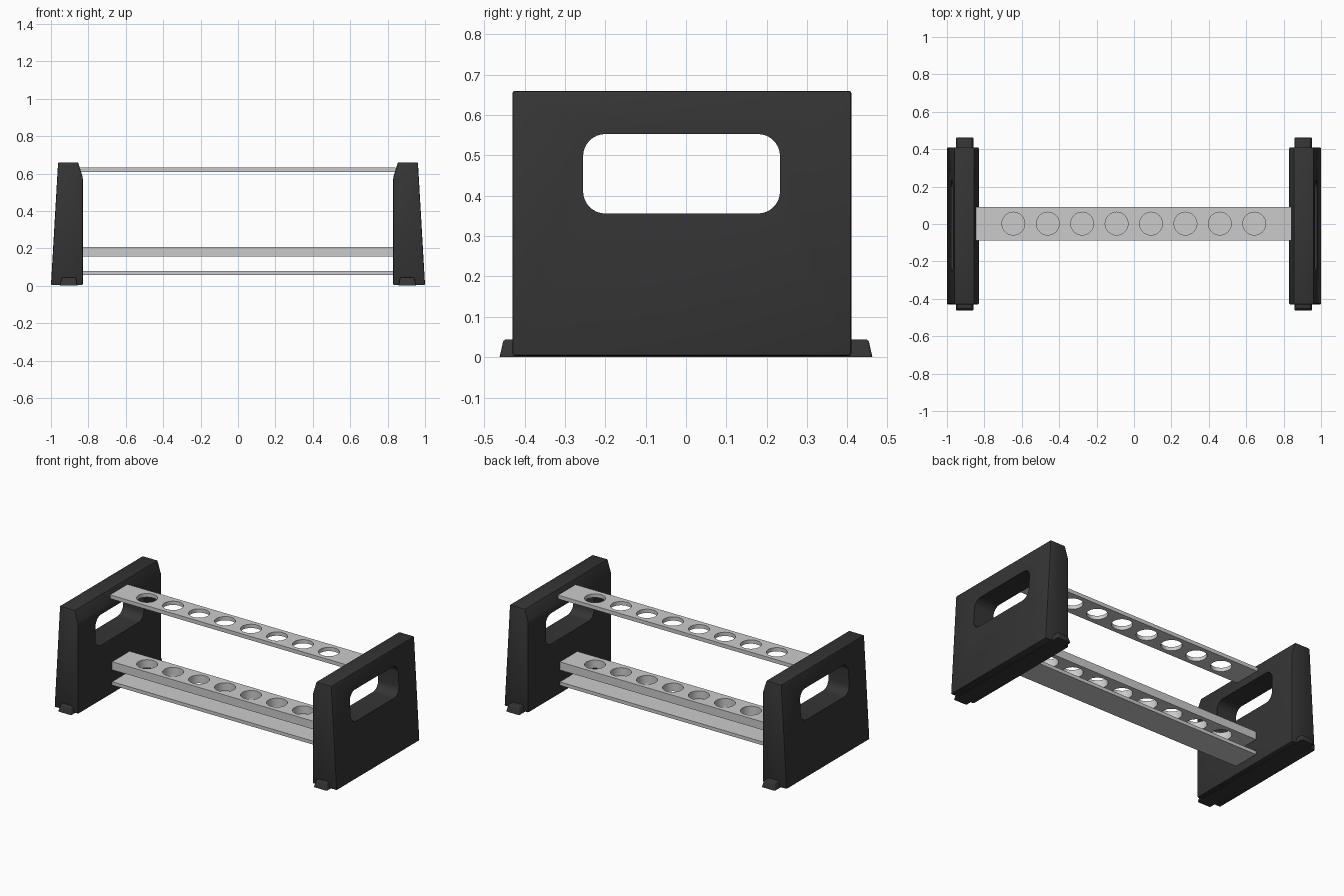
import bpy, bmesh, math

if "Cube" in bpy.data.objects:
    bpy.data.objects.remove(bpy.data.objects["Cube"])

dark = bpy.data.materials.new("dark_plastic")
dark.diffuse_color = (0.035, 0.035, 0.035, 1)
dark.use_nodes = True
dark.node_tree.nodes["Principled BSDF"].inputs["Base Color"].default_value = dark.diffuse_color


def finish(name, bm, mat=None):
    bmesh.ops.recalc_face_normals(bm, faces=bm.faces)
    me = bpy.data.meshes.new(name)
    bm.to_mesh(me)
    bm.free()
    ob = bpy.data.objects.new(name, me)
    bpy.context.collection.objects.link(ob)
    if mat:
        me.materials.append(mat)
    return ob


def prism(name, pts, to3d, shift, mat=None, bevel=0.0):
    """Extrude a closed 2D profile along the shift vector."""
    bm = bmesh.new()
    face = bm.faces.new([bm.verts.new(to3d(*p)) for p in pts])
    ext = bmesh.ops.extrude_face_region(bm, geom=[face], use_keep_orig=True)
    verts = [g for g in ext["geom"] if isinstance(g, bmesh.types.BMVert)]
    bmesh.ops.translate(bm, verts=verts, vec=shift)
    bmesh.ops.recalc_face_normals(bm, faces=bm.faces)
    if bevel:
        bmesh.ops.bevel(bm, geom=bm.edges[:], offset=bevel, segments=2,
                        profile=0.5, affect='EDGES')
    return finish(name, bm, mat)


def activate(ob):
    bpy.ops.object.select_all(action='DESELECT')
    ob.select_set(True)
    bpy.context.view_layer.objects.active = ob


def cut(ob, cutter):
    m = ob.modifiers.new("cut", 'BOOLEAN')
    m.operation, m.solver, m.object = 'DIFFERENCE', 'EXACT', cutter
    cutter.hide_render = True
    activate(ob)
    bpy.ops.object.modifier_apply(modifier=m.name)
    bpy.data.objects.remove(cutter)


def smooth(ob):
    activate(ob)
    bpy.ops.object.shade_smooth_by_angle(angle=math.radians(30))


def rounded(y0, y1, z0, z1, r, n=8):
    pts = []
    for i, (cy, cz) in enumerate([(y1 - r, z1 - r), (y0 + r, z1 - r),
                                  (y0 + r, z0 + r), (y1 - r, z0 + r)]):
        for k in range(n + 1):
            a = math.pi / 2 * (i + k / n)
            pts.append((cy + r * math.cos(a), cz + r * math.sin(a)))
    return pts


# Tapered end panels with rounded hand openings, and foot bars beneath
PANEL = [(0.83, 0.003), (1.0, 0.003), (0.962, 0.66), (0.855, 0.66), (0.83, 0.58)]
for side, s in (("left", -1), ("right", 1)):
    panel = prism(side + "_end_panel", PANEL, lambda x, z: (s * x, -0.43, z),
                  (0, 0.84, 0), dark, 0.006)
    grip = prism("grip_cutter", rounded(-0.255, 0.233, 0.356, 0.553, 0.055),
                 lambda y, z: (s * 0.7, y, z), (s * 0.5, 0, 0))
    cut(panel, grip)
    smooth(panel)

    bm = bmesh.new()
    bmesh.ops.create_cube(bm, size=1)
    for v in bm.verts:
        top = v.co.z > 0
        v.co = (s * 0.905 + math.copysign(0.038 if top else 0.047, v.co.x),
                math.copysign(0.452 if top else 0.462, v.co.y),
                0.044 if top else 0)
    edges = [e for e in bm.edges if any(v.co.z > 0.02 for v in e.verts)]
    bmesh.ops.bevel(bm, geom=edges, offset=0.007, segments=3, profile=0.5,
                    affect='EDGES')
    smooth(finish(side + "_foot_bar", bm, dark))

# Rails: tube holder plates with eight holes, and a solid bottom plate
HOLES = [-0.645 + i * 0.184 for i in range(8)]
for name, z0, z1, holes in (("top_holder_plate", 0.607, 0.631, True),
                            ("middle_holder_bar", 0.155, 0.207, True),
                            ("bottom_plate", 0.057, 0.079, False)):
    rail = prism(name, [(-0.845, -0.087), (0.843, -0.087), (0.843, 0.09), (-0.845, 0.09)],
                 lambda x, y: (x, y, z0), (0, 0, z1 - z0))
    if holes:
        bm = bmesh.new()
        for x in HOLES:
            c = bmesh.ops.create_cone(bm, cap_ends=True, segments=40, radius1=0.061,
                                      radius2=0.061, depth=0.2)
            bmesh.ops.translate(bm, verts=c["verts"], vec=(x, 0.002, (z0 + z1) / 2))
        cut(rail, finish("hole_cutter", bm))
        smooth(rail)
